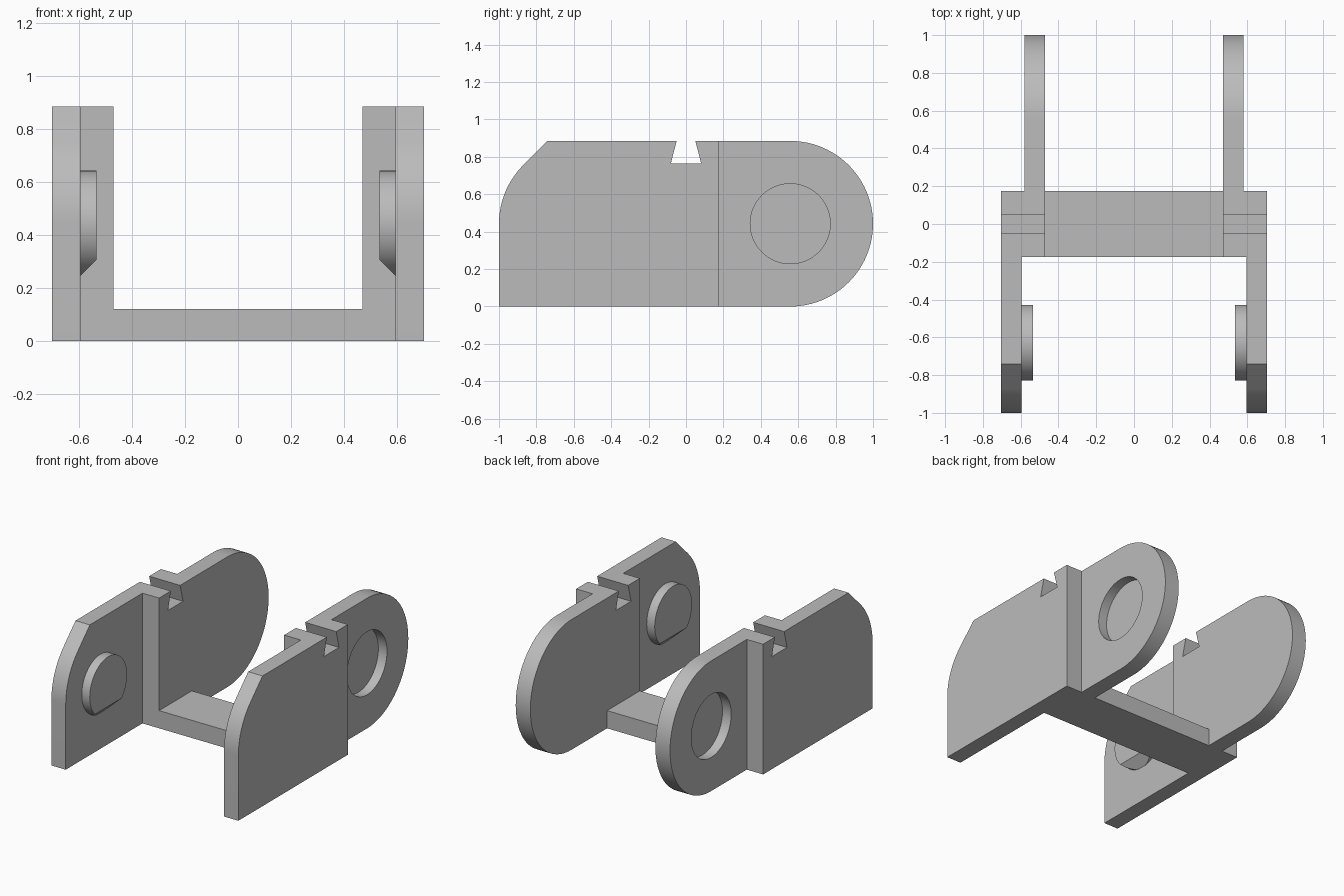
import bpy, bmesh
from math import cos, sin, radians
from mathutils import Vector

cube = bpy.data.objects.get("Cube")
if cube:
    bpy.data.objects.remove(cube, do_unlink=True)

TOP = 0.885          # plate height
R = TOP / 2          # end radius and pivot height
HALF = 0.176         # half depth of the cross bar
OUT, IN = 0.703, 0.47

grey = bpy.data.materials.new("plain grey")
grey.use_nodes = True
colour = (0.5, 0.5, 0.5, 1)
grey.diffuse_color = colour
grey.node_tree.nodes["Principled BSDF"].inputs["Base Color"].default_value = colour


def arc(cy, cz, r, start, end, steps):
    angles = [radians(start + (end - start) * i / steps) for i in range(steps + 1)]
    return [(cy + r * cos(a), cz + r * sin(a)) for a in angles]


def slab(name, profile, x0, x1, chamfer=None):
    """Extrude a (y, z) profile along x; optionally slice with a plane."""
    bm = bmesh.new()
    face = bm.faces.new([bm.verts.new((x0, y, z)) for y, z in profile])
    ext = bmesh.ops.extrude_face_region(bm, geom=[face])["geom"]
    bmesh.ops.translate(bm, vec=(x1 - x0, 0, 0),
                        verts=[v for v in ext if isinstance(v, bmesh.types.BMVert)])
    if chamfer:
        bmesh.ops.bisect_plane(bm, geom=bm.verts[:] + bm.edges[:] + bm.faces[:],
                               plane_co=chamfer[0], plane_no=chamfer[1], clear_outer=True)
        bmesh.ops.holes_fill(bm, edges=[e for e in bm.edges if e.is_boundary])
    bmesh.ops.recalc_face_normals(bm, faces=bm.faces)
    mesh = bpy.data.meshes.new(name)
    bm.to_mesh(mesh)
    bm.free()
    mesh.materials.append(grey)
    obj = bpy.data.objects.new(name, mesh)
    bpy.context.collection.objects.link(obj)
    return obj


def activate(obj):
    bpy.ops.object.select_all(action="DESELECT")
    obj.select_set(True)
    bpy.context.view_layer.objects.active = obj


def combine(obj, other, operation):
    """Apply a boolean and remove the second object."""
    activate(obj)
    mod = obj.modifiers.new("combine", "BOOLEAN")
    mod.operation, mod.solver, mod.object = operation, "EXACT", other
    bpy.ops.object.modifier_apply(modifier=mod.name)
    bpy.data.objects.remove(other, do_unlink=True)


def mirror(obj):
    mod = obj.modifiers.new("mirror", "MIRROR")
    mod.use_axis = (True, False, False)
    activate(obj)
    bpy.ops.object.shade_smooth_by_angle(angle=radians(30))


# Front outer plate: rounded nose running into a 45 degree slope
nose = arc(R - 1, R, R, 180, 135, 16)
slope_end = nose[-1][0] + TOP - nose[-1][1]
outer = [(HALF, 0), (-1, 0)] + nose + [(slope_end, TOP), (HALF, TOP)]
cheeks = slab("side_plates", outer, 0.595, OUT)

# Middle post joining the two offset plates
post = [(-HALF, 0), (HALF, 0), (HALF, TOP), (-HALF, TOP)]
combine(cheeks, slab("post", post, IN, OUT), "UNION")

# Rear inner plate with a full round end
rear = [(-HALF, 0)] + arc(1 - R, R, R, -90, 90, 48) + [(-HALF, TOP)]
combine(cheeks, slab("rear_plate", rear, IN, 0.58), "UNION")

# Dovetail notch across the top, and round socket in the rear plate
notch = [(-0.081, 0.765), (0.081, 0.765), (0.05, TOP), (0.045, 1), (-0.045, 1), (-0.05, TOP)]
combine(cheeks, slab("notch", notch, 0.4, 0.8), "DIFFERENCE")
socket = arc(1 - R, R, 0.214, 0, 354, 59)
combine(cheeks, slab("socket", socket, 0.515, 0.59), "DIFFERENCE")
mirror(cheeks)

# Pivot pins on the inner faces, chamfered along the lower edge
disc = arc(-0.628, R, 0.2, 0, 354, 59)
pins = slab("pivot_pins", disc, 0.535, 0.595,
            (Vector((0.535, 0, 0.305)), Vector((-1, 0, -1))))
mirror(pins)

# Cross bar along the floor
bar = [(-HALF, 0), (HALF, 0), (HALF, 0.12), (-HALF, 0.12)]
slab("cross_bar", bar, -IN, IN)
